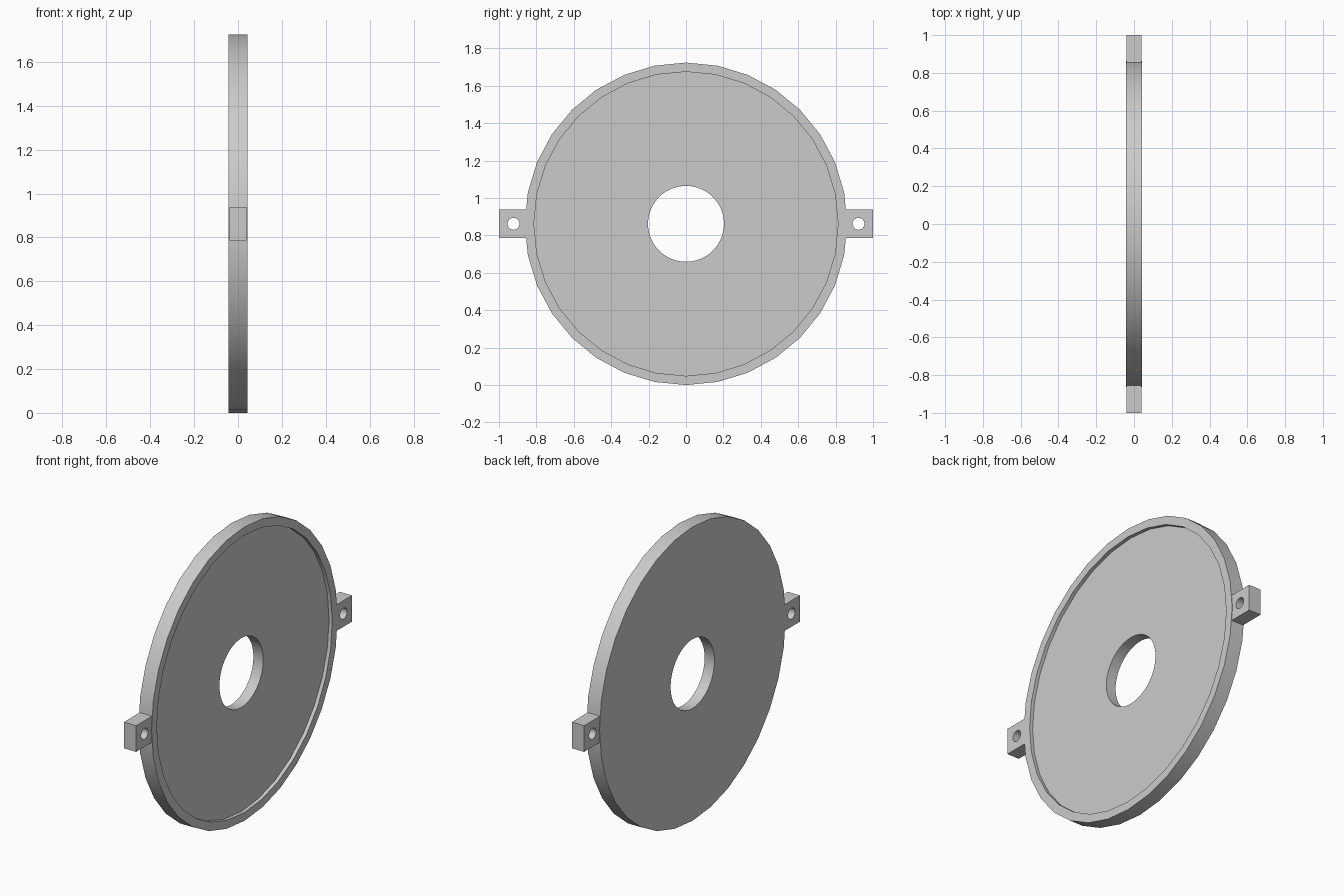
import bpy
import math
from mathutils import Matrix

if "Cube" in bpy.data.objects:
    bpy.data.objects.remove(bpy.data.objects["Cube"], do_unlink=True)

R = 0.862          # outer radius, also the height of the centre
HALF = 0.0425      # half thickness of the disc
RECESS = 0.021     # depth of the shallow dish on the +x face

grey = bpy.data.materials.new("light grey")
grey.use_nodes = True
grey.diffuse_color = (0.6, 0.6, 0.6, 1)
grey.node_tree.nodes["Principled BSDF"].inputs["Base Color"].default_value = (0.6, 0.6, 0.6, 1)


def cylinder(name, radius, x0, x1, sides, y=0.0):
    """Cylinder along x between x0 and x1."""
    bpy.ops.mesh.primitive_cylinder_add(vertices=sides, radius=radius, depth=x1 - x0)
    ob = bpy.context.object
    ob.name = name
    ob.data.transform(Matrix.Translation(((x0 + x1) / 2, y, R))
                      @ Matrix.Rotation(math.pi / 2, 4, "Y"))
    return ob


def cut(ob, cutter):
    """Subtract the cutter and delete it."""
    mod = ob.modifiers.new("cut", "BOOLEAN")
    mod.operation = "DIFFERENCE"
    mod.solver = "EXACT"
    mod.object = cutter
    bpy.context.view_layer.objects.active = ob
    bpy.ops.object.modifier_apply(modifier=mod.name)
    bpy.data.objects.remove(cutter, do_unlink=True)


def finish(ob):
    ob.data.materials.clear()
    ob.data.materials.append(grey)
    bpy.ops.object.select_all(action="DESELECT")
    ob.select_set(True)
    bpy.context.view_layer.objects.active = ob
    bpy.ops.object.shade_smooth_by_angle(angle=math.radians(30))


# Disc with a raised rim and a central bore
disc = cylinder("disc", R, -HALF, HALF, 32)
cut(disc, cylinder("recess_cutter", 0.813, HALF - RECESS, 0.2, 32))
cut(disc, cylinder("bore_cutter", 0.203, -0.2, 0.2, 64))
finish(disc)

# Drilled mounting tabs, rooted inside the rim
INNER, OUTER = 0.83, 1.0
for name, side in (("front_tab", -1), ("back_tab", 1)):
    bpy.ops.mesh.primitive_cube_add(size=1)
    tab = bpy.context.object
    tab.name = name
    tab.data.transform(Matrix.Translation((0, side * (INNER + OUTER) / 2, R))
                       @ Matrix.Diagonal((0.079, OUTER - INNER, 0.154, 1)))
    cut(tab, cylinder("tab_hole_cutter", 0.032, -0.2, 0.2, 32, side * 0.922))
    finish(tab)
